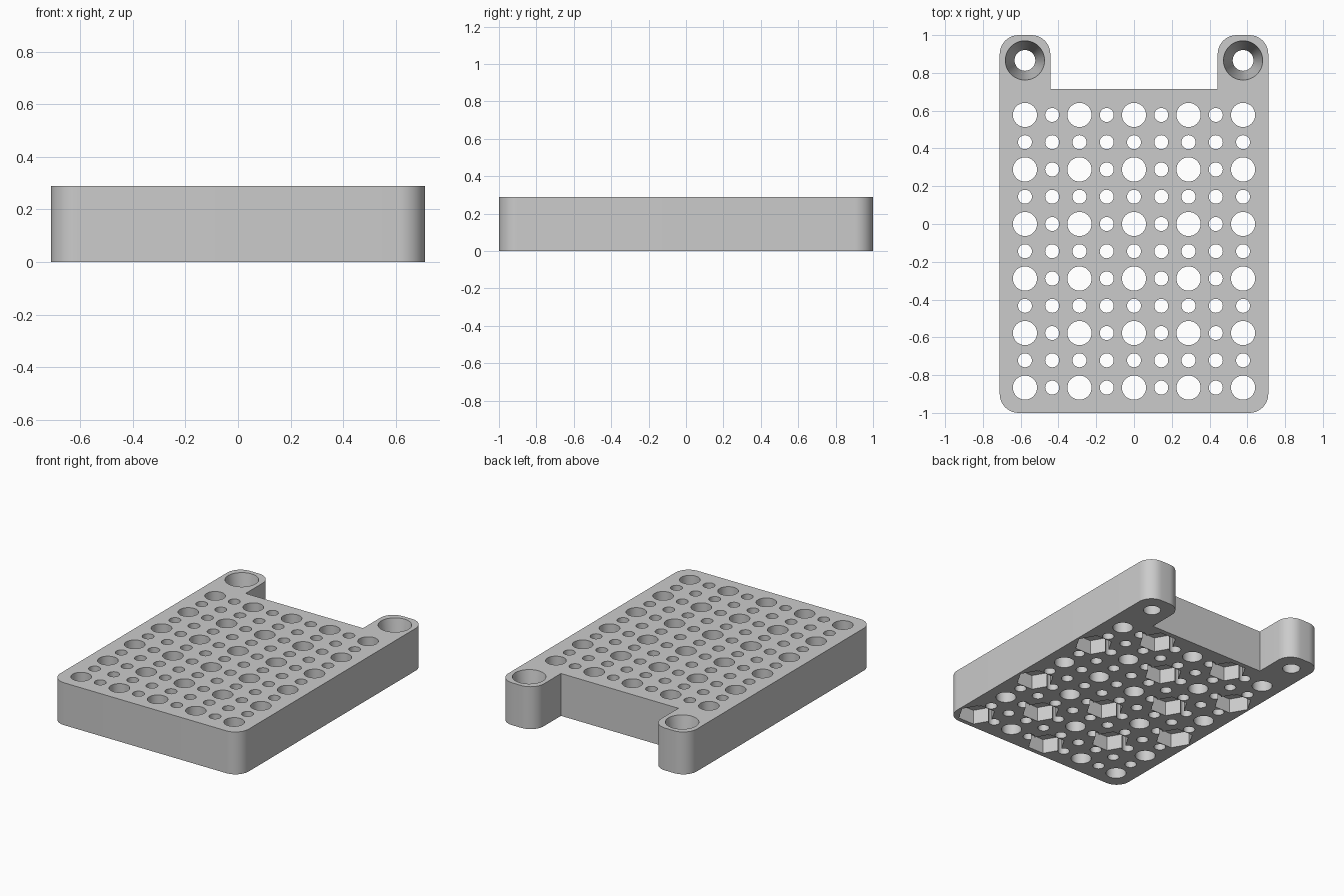
import bpy, bmesh
from math import sin, cos, pi, radians
from mathutils import Matrix, Vector

cube = bpy.data.objects.get("Cube")
if cube:
    bpy.data.objects.remove(cube, do_unlink=True)

PITCH = 0.2887            # spacing of the large holes
THICK = 0.289
HALF_W, HALF_L = 0.711, 1.0
EAR_INNER, NOTCH_Y = 0.443, 0.715
CORNER = 0.1

grey = bpy.data.materials.new("light_grey")
grey.use_nodes = True
colour = (0.6, 0.6, 0.6, 1)
grey.diffuse_color = colour
grey.node_tree.nodes["Principled BSDF"].inputs["Base Color"].default_value = colour


def make_object(name, bm):
    bmesh.ops.recalc_face_normals(bm, faces=bm.faces)
    mesh = bpy.data.meshes.new(name)
    bm.to_mesh(mesh)
    bm.free()
    mesh.materials.append(grey)
    obj = bpy.data.objects.new(name, mesh)
    bpy.context.collection.objects.link(obj)
    return obj


def rounded(x, y, start):
    """Quarter-circle points around a corner centre, anticlockwise."""
    return [(x + CORNER * cos(a), y + CORNER * sin(a))
            for a in (radians(start + 90 * i / 10) for i in range(11))]


def add_plug(bm, x, y, bottom, top, r_bottom, r_top, sides):
    """Vertical cylinder, cone or prism."""
    place = Matrix.Translation((x, y, (bottom + top) / 2))
    bmesh.ops.create_cone(bm, cap_ends=True, segments=sides, radius1=r_bottom,
                          radius2=r_top, depth=top - bottom, matrix=place)


def cut(obj, cutter):
    cutter.hide_render = True
    mod = obj.modifiers.new("cut", 'BOOLEAN')
    mod.operation = 'DIFFERENCE'
    mod.solver = 'EXACT'
    mod.object = cutter
    bpy.context.view_layer.objects.active = obj
    bpy.ops.object.modifier_apply(modifier=mod.name)
    bpy.data.objects.remove(cutter, do_unlink=True)


# Plate outline: rounded front corners and two rounded ears at the back
ix, iy = HALF_W - CORNER, HALF_L - CORNER
right_half = (rounded(ix, -iy, -90) + rounded(ix, iy, 0)
              + rounded(EAR_INNER + CORNER, iy, 90) + [(EAR_INNER, NOTCH_Y)])
outline = right_half + [(-x, y) for x, y in reversed(right_half)]
bm = bmesh.new()
base = bm.faces.new([bm.verts.new((x, y, 0)) for x, y in outline])
top = bmesh.ops.extrude_face_region(bm, geom=[base])
bmesh.ops.translate(bm, vec=Vector((0, 0, THICK)),
                    verts=[v for v in top["geom"] if isinstance(v, bmesh.types.BMVert)])
plate = make_object("perforated_plate", bm)

# Through holes: large ones on the main grid, small ones halfway between
holes = bmesh.new()
pockets = bmesh.new()
for i in range(9):
    for j in range(11):
        x, y = (i - 4) * PITCH / 2, (4 - j) * PITCH / 2
        large = i % 2 == 0 and j % 2 == 0
        r = 0.064 if large else 0.037
        add_plug(holes, x, y, -0.1, THICK + 0.1, r, r, 40 if large else 28)
        # Hexagonal nut pockets under every other large hole
        if large and (i // 2 + j // 2) % 2:
            add_plug(pockets, x, y, -0.1, 0.1, 0.12, 0.12, 6)

# Tapered screw holes through the ears, wide at the top
slope = (0.104 - 0.055) / THICK
for side in (-1, 1):
    add_plug(holes, side * 2 * PITCH, 3 * PITCH, -0.05, THICK + 0.05,
             0.055 - 0.05 * slope, 0.104 + 0.05 * slope, 48)

# Turn each pocket so that two corners lie along x
for v in pockets.verts:
    cx = round(v.co.x / PITCH) * PITCH
    cy = round(v.co.y / PITCH) * PITCH
    dx, dy = v.co.x - cx, v.co.y - cy
    v.co.x, v.co.y = cx + dy, cy - dx

cut(plate, make_object("hole_cutter", holes))
cut(plate, make_object("pocket_cutter", pockets))

# Smooth curved walls with crisp rims
bpy.ops.object.select_all(action='DESELECT')
plate.select_set(True)
bpy.context.view_layer.objects.active = plate
bpy.ops.object.shade_smooth_by_angle(angle=radians(30))
